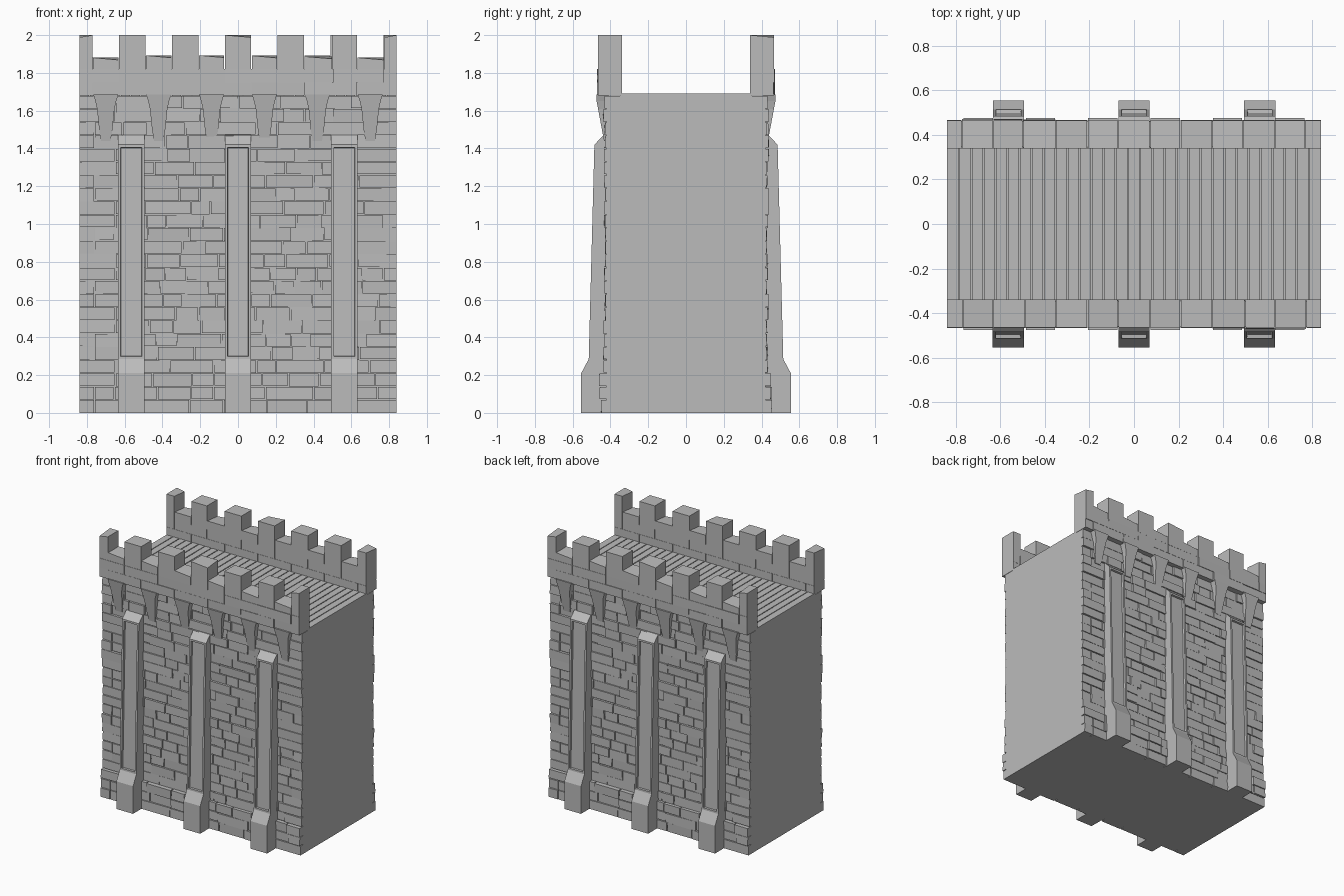
import bpy, bmesh, math, random
from mathutils import Matrix, Vector

random.seed(7)
if "Cube" in bpy.data.objects:
    bpy.data.objects.remove(bpy.data.objects["Cube"])

stone = bpy.data.materials.new("grey_stone")
stone.use_nodes = True
GREY = (0.5, 0.5, 0.5, 1)
stone.diffuse_color = GREY
stone.node_tree.nodes["Principled BSDF"].inputs["Base Color"].default_value = GREY

HALF = 0.84      # half the wall length
COURSE = 0.07    # height of one stone course
DECK = 1.69


def finish(bm, name):
    bmesh.ops.recalc_face_normals(bm, faces=bm.faces)
    mesh = bpy.data.meshes.new(name)
    bm.to_mesh(mesh)
    bm.free()
    mesh.materials.append(stone)
    obj = bpy.data.objects.new(name, mesh)
    bpy.context.collection.objects.link(obj)
    return obj


def both_sides(bm, name):
    """Make the front part and turn a copy round to the back."""
    front = finish(bm, "front_" + name)
    back = front.copy()
    back.name = "back_" + name
    back.rotation_euler.z = math.pi
    bpy.context.collection.objects.link(back)


def box(bm, x0, x1, y0, y1, z0, z1, jitter=0.0):
    """A block whose front (-y) corners may be roughened."""
    size = Vector((x1 - x0, y1 - y0, z1 - z0))
    mid = Vector((x0 + x1, y0 + y1, z0 + z1)) / 2
    verts = bmesh.ops.create_cube(bm, size=1, matrix=Matrix.LocRotScale(mid, None, size))["verts"]
    for v in verts:
        if v.co.y < mid.y:
            v.co.y += random.uniform(0, jitter)
    return verts


def prism(bm, points, depth):
    """Extrude a closed outline along a vector."""
    face = bm.faces.new([bm.verts.new(p) for p in points])
    new = bmesh.ops.extrude_face_region(bm, geom=[face])["geom"]
    moved = [g for g in new if isinstance(g, bmesh.types.BMVert)]
    bmesh.ops.translate(bm, verts=moved, vec=depth)
    return moved


# Solid core
bm = bmesh.new()
box(bm, -HALF, HALF, -0.42, 0.42, 0, DECK - 0.012)
finish(bm, "wall_core")

# Roof planks
bm = bmesh.new()
count = 31
pitch = 2 * HALF / count
for i in range(count):
    x = -HALF + i * pitch
    gap_l, gap_r = (0 if i == 0 else 0.003), (0 if i == count - 1 else 0.003)
    box(bm, x + gap_l, x + pitch - gap_r, -0.35, 0.35, DECK - 0.03, DECK)
finish(bm, "deck_planks")

# Coursed stones of the wall face, with a thicker plinth
bm = bmesh.new()
for row in range(24):
    z = row * COURSE
    x = -HALF
    first = 0.08 if row % 4 < 2 else 0.19
    while x < HALF - 0.001:
        width = first if x == -HALF else random.uniform(0.1, 0.26)
        end = x + width
        if HALF - end < 0.07:
            end = HALF
        front = 0.452 if row < 3 else 0.431
        front += random.choice((0, 0, 0.004, 0.009))
        left = 0 if x == -HALF else 0.003
        right = 0 if end == HALF else 0.003
        low = 0 if row == 0 else random.choice((0.0, 0.002, 0.004))
        box(bm, x + left, end - right, -front, -0.41, z + low, z + COURSE - 0.002, 0.005)
        x = end
both_sides(bm, "wall_stones")

# Overhanging parapet: band, low stones in the gaps and tall merlons
bm = bmesh.new()
box(bm, -HALF, HALF, -0.46, -0.345, 1.68, 1.82)
edges = [-HALF, -0.77, -0.63, -0.49, -0.35, -0.21, -0.07,
         0.07, 0.21, 0.35, 0.5, 0.63, 0.775, HALF]
for i, (x0, x1) in enumerate(zip(edges, edges[1:])):
    merlon = i % 2 == 0
    g = 0 if merlon else 0.003
    top = 2.0 if merlon else random.uniform(1.88, 1.893)
    verts = box(bm, x0 + g, x1 - g, -0.465, -0.34, 1.82, top)
    if not merlon or i % 3 == 0:
        corner = max(verts, key=lambda v: v.co.z - v.co.y + v.co.x * (1 if i % 4 else -1))
        corner.co.z -= 0.012
# Facing stones of the band
for z0, z1, shift in ((1.68, 1.75, 0), (1.75, 1.822, 1)):
    cuts = edges[:1] + edges[1 + shift:-1:2] + edges[-1:]
    for x0, x1 in zip(cuts, cuts[1:]):
        left = 0 if x0 == -HALF else 0.002
        right = 0 if x1 == HALF else 0.002
        front = 0.465 + random.choice((0, 0.003, 0.006))
        box(bm, x0 + left, x1 - right, -front, -0.34, z0, z1 - 0.001, 0.002)
both_sides(bm, "parapet")

# Curved brackets under the parapet
bm = bmesh.new()
half_outline = [(0.066, 1.685), (0.055, 1.65), (0.046, 1.61), (0.041, 1.56),
                (0.035, 1.5), (0.025, 1.44)]
for k in range(6):
    cx = -0.7 + 0.28 * k
    right = [(cx + w, z) for w, z in half_outline]
    left = [(cx - w, z) for w, z in reversed(half_outline)]
    face_points = [Vector((x, -0.434 - 0.041 * min((z - 1.44) / 0.22, 1), z))
                   for x, z in right + left]
    moved = prism(bm, face_points, Vector((0, 0.1, 0)))
    for v in moved:
        v.co.y = -0.41
both_sides(bm, "brackets")

# Tapering buttresses with a sunk panel
bm = bmesh.new()
profile = [(-0.41, 0), (-0.555, 0), (-0.555, 0.21), (-0.515, 0.285),
           (-0.485, 1.42), (-0.436, 1.47), (-0.41, 1.47)]
for cx in (-0.565, 0, 0.563):
    prism(bm, [Vector((cx - 0.07, y, z)) for y, z in profile], Vector((0.14, 0, 0)))
bmesh.ops.recalc_face_normals(bm, faces=bm.faces)
panels = [f for f in bm.faces if f.normal.y < -0.9 and f.calc_center_median().z > 0.5]
bmesh.ops.inset_region(bm, faces=panels, thickness=0.02)
bmesh.ops.inset_region(bm, faces=panels, thickness=0.003, depth=-0.015)
both_sides(bm, "buttresses")
